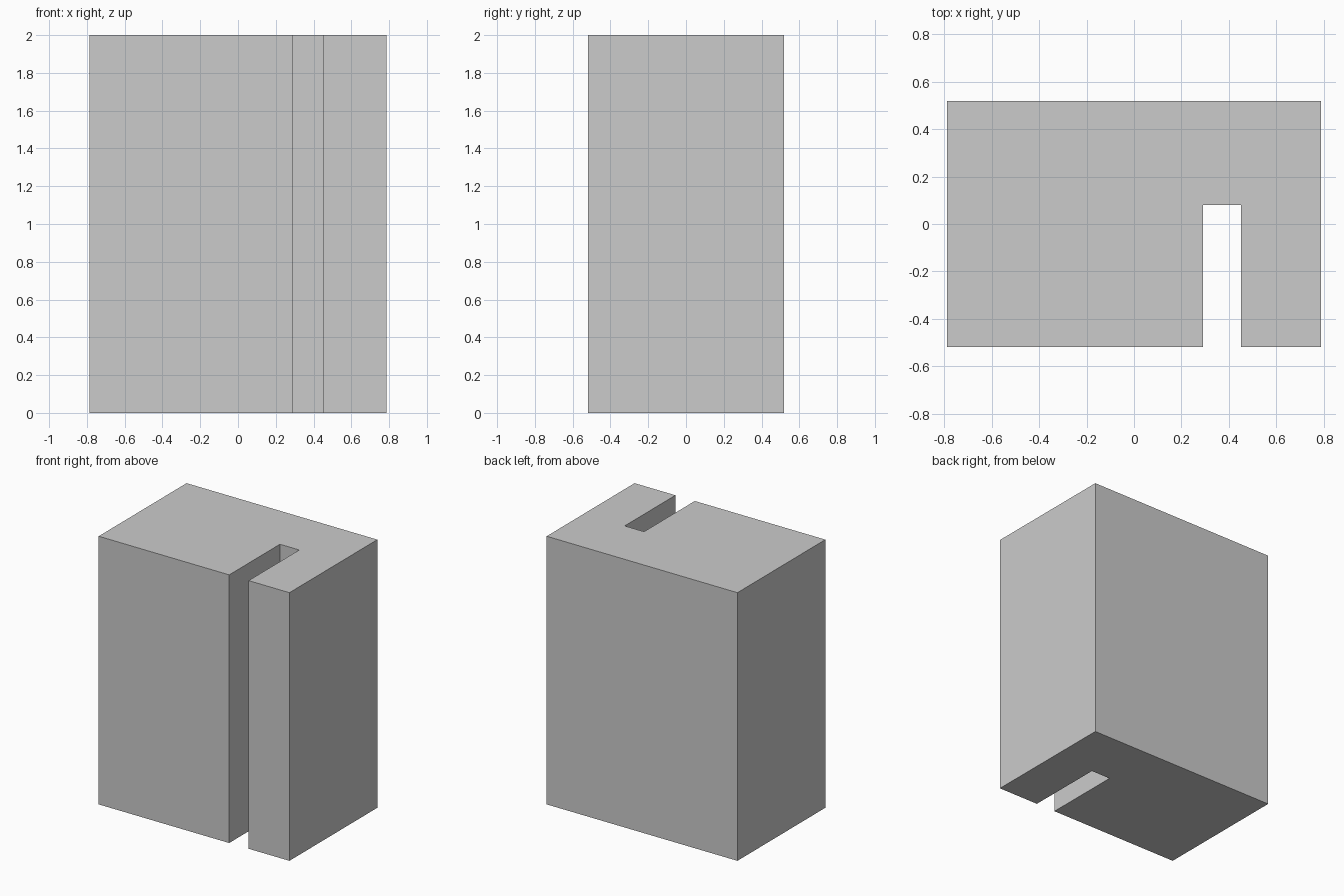
import bpy, bmesh

if "Cube" in bpy.data.objects:
    bpy.data.objects.remove(bpy.data.objects["Cube"])

HX, HY, H = 0.787, 0.518, 2.0
SLOT_L, SLOT_R, SLOT_END = 0.29, 0.45, 0.08

# Block outline seen from above, with a slot open to the front
outline = [(-HX, -HY), (SLOT_L, -HY), (SLOT_L, SLOT_END), (SLOT_R, SLOT_END),
           (SLOT_R, -HY), (HX, -HY), (HX, HY), (-HX, HY)]

# Extrude the outline to full height
bm = bmesh.new()
base = bm.faces.new([bm.verts.new((x, y, 0)) for x, y in outline])
top = bmesh.ops.extrude_face_region(bm, geom=[base])["geom"]
bmesh.ops.translate(bm, vec=(0, 0, H),
                    verts=[v for v in top if isinstance(v, bmesh.types.BMVert)])
bmesh.ops.recalc_face_normals(bm, faces=bm.faces)

mesh = bpy.data.meshes.new("slotted_block")
bm.to_mesh(mesh)
bm.free()
bpy.context.collection.objects.link(bpy.data.objects.new("slotted_block", mesh))
